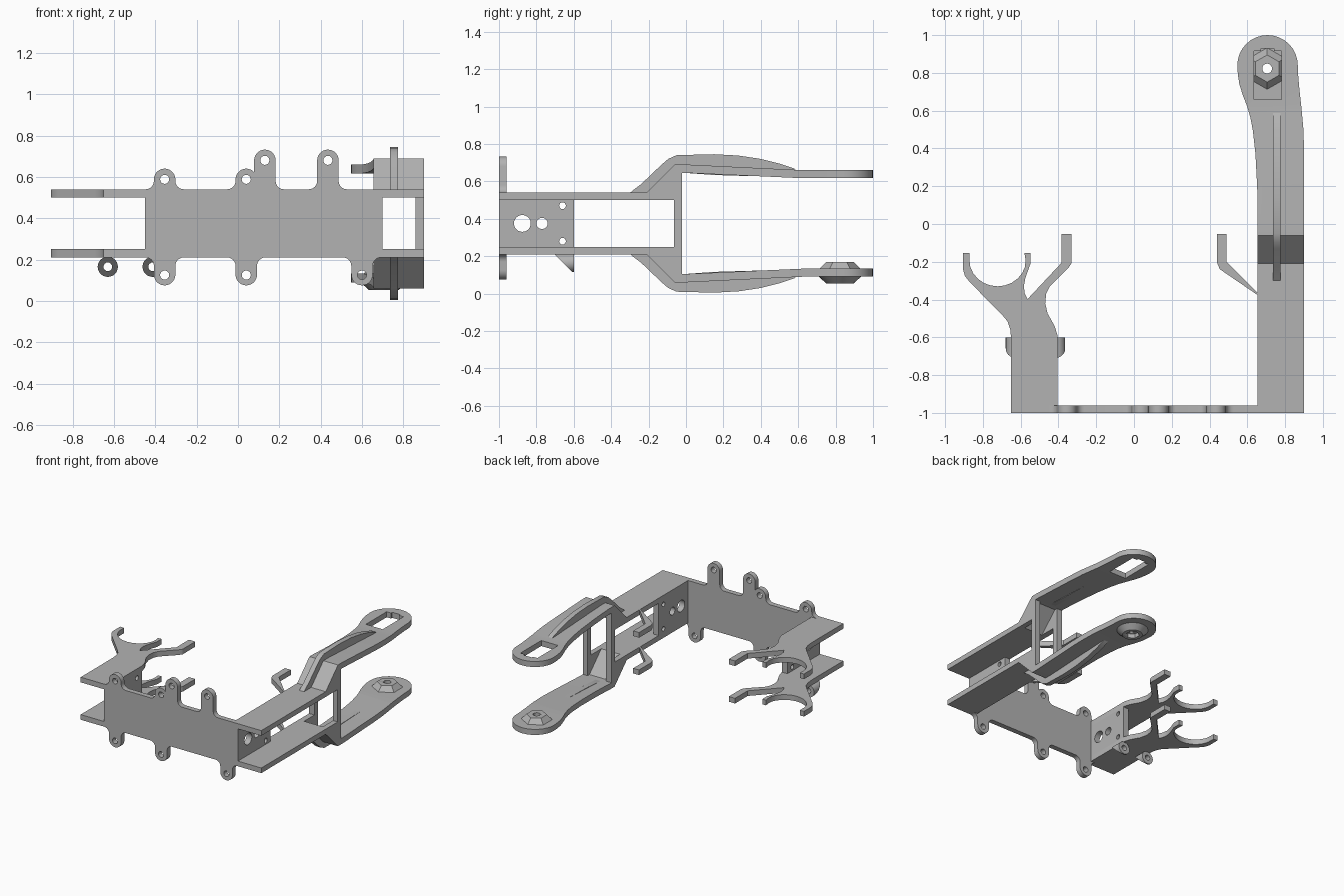
import bpy, bmesh, math
from math import cos, sin, pi

if "Cube" in bpy.data.objects:
    bpy.data.objects.remove(bpy.data.objects["Cube"])

grey = bpy.data.materials.new("mid_grey")
grey.diffuse_color = (0.45, 0.45, 0.45, 1)
grey.use_nodes = True
grey.node_tree.nodes["Principled BSDF"].inputs["Base Color"].default_value = grey.diffuse_color
MID = 0.375  # height of the mirror plane between upper and lower halves


def circle(u, v, r, n=24):
    return [(u + r * cos(2 * pi * i / n), v + r * sin(2 * pi * i / n)) for i in range(n)]


def rect(u0, u1, v0, v1):
    return [(u0, v0), (u1, v0), (u1, v1), (u0, v1)]


def finish(name, bm):
    bmesh.ops.recalc_face_normals(bm, faces=bm.faces)
    me = bpy.data.meshes.new(name)
    bm.to_mesh(me)
    bm.free()
    me.materials.clear()
    me.materials.append(grey)
    ob = bpy.data.objects.new(name, me)
    bpy.context.collection.objects.link(ob)
    bpy.ops.object.select_all(action='DESELECT')
    ob.select_set(True)
    bpy.context.view_layer.objects.active = ob
    bpy.ops.object.shade_smooth_by_angle(angle=math.radians(25))
    return ob


def slab_bm(loops, axis, lo, hi):
    """Outline with holes, extruded from lo to hi along an axis."""
    cu = bpy.data.curves.new("outline", 'CURVE')
    cu.dimensions, cu.fill_mode, cu.extrude = '2D', 'BOTH', (hi - lo) / 2
    for pts in loops:
        sp = cu.splines.new('POLY')
        sp.points.add(len(pts) - 1)
        for p, (u, v) in zip(sp.points, pts):
            p.co = (u, v, 0, 1)
        sp.use_cyclic_u = True
    tmp = bpy.data.objects.new("outline", cu)
    bpy.context.collection.objects.link(tmp)
    dg = bpy.context.evaluated_depsgraph_get()
    me = bpy.data.meshes.new_from_object(tmp.evaluated_get(dg))
    bm = bmesh.new()
    bm.from_mesh(me)
    bpy.data.objects.remove(tmp)
    bpy.data.curves.remove(cu)
    bpy.data.meshes.remove(me)
    bmesh.ops.remove_doubles(bm, verts=bm.verts, dist=1e-5)
    for v in bm.verts:
        a, b, w = v.co.x, v.co.y, v.co.z + (lo + hi) / 2
        v.co = {'z': (a, b, w), 'y': (a, w, b), 'x': (w, a, b)}[axis]
    return bm


def slab(name, loops, axis, lo, hi):
    return finish(name, slab_bm(loops, axis, lo, hi))


def flip(pts):
    return [(u, 2 * MID - v) for u, v in pts]


# Front plate with rounded, drilled tabs
W, R, EDGE = 0.052, 0.04, 0.54


def tab(x, c, left=True, right=True):
    q = [i * pi / 12 for i in range(7)]
    pts = []
    if left:
        pts += [(x - W - R + R * sin(a), EDGE + R - R * cos(a)) for a in q]
    pts += [(x - W * cos(i * pi / 14), c + W * sin(i * pi / 14)) for i in range(15)]
    if right:
        pts += [(x + W + R - R * cos(a), EDGE + R - R * sin(a)) for a in q]
    return pts


LOW, HIGH = 0.588, 0.68
joined = [p for p in tab(0.04, LOW, right=False) if p[0] < 0.077]
joined += [(0.078, 0.62)] + tab(0.13, HIGH, left=False)
top = tab(-0.355, LOW) + joined + tab(0.435, HIGH)
bottom = flip(tab(-0.355, LOW + 0.035) + tab(0.04, LOW + 0.035) + tab(0.60, LOW + 0.035))
outline = [(-0.45, 0.54)] + top + [(0.70, 0.54), (0.70, 0.21)] + bottom[::-1] + [(-0.45, 0.21)]
holes = [(-0.355, LOW), (0.04, LOW), (0.13, HIGH), (0.435, HIGH),
         (-0.355, 0.125), (0.04, 0.125), (0.60, 0.125)]
slab("front_plate", [outline] + [circle(x, z, 0.022, 16) for x, z in holes], 'y', -1, -0.96)

# Drilled side webs joining upper and lower arms
web = [rect(-1, -0.6, 0.25, 0.50), circle(-0.875, MID, 0.045), circle(-0.77, MID, 0.03),
       circle(-0.66, 0.47, 0.018, 16), circle(-0.66, 0.28, 0.018, 16)]
slab("left_web", web, 'x', -0.45, -0.405)
slab("right_web", web, 'x', 0.655, 0.70)

# Left forked arms, with a curved cradle and a hooked finger
fork = [(-.65, -1), (-.65, -.61), (-.655, -.56), (-.67, -.515), (-.695, -.485), (-.87, -.307),
        (-.895, -.275), (-.905, -.24), (-.905, -.153), (-.87, -.153), (-.87, -.2)]
fork += [(-.722 - .15 * cos(i * pi / 12), -.19 - .14 * sin(i * pi / 12)) for i in range(1, 12)]
fork += [(-.574, -.19), (-.58, -.153), (-.548, -.153), (-.548, -.21), (-.575, -.285), (-.583, -.33),
         (-.578, -.37), (-.563, -.397), (-.384, -.206), (-.384, -.053), (-.33, -.053), (-.33, -.206),
         (-.347, -.233), (-.447, -.333), (-.465, -.37), (-.47, -.42), (-.457, -.475), (-.42, -.54),
         (-.405, -.59), (-.405, -1)]
# Hooked finger on the right arm
hook = [(.66, -.375), (.455, -.235), (.44, -.206), (.44, -.053), (.49, -.053), (.49, -.195), (.66, -.30)]
hook = [(.66, -.38), (.46, -.235), (.44, -.2), (.44, -.053), (.49, -.053), (.49, -.2), (.66, -.36)]
hook[0], hook[6] = (.66, -.38), (.66, -.37)
hook[1:3] = [(.455, -.24), (.44, -.206)]
for level, z in (("lower", 0.21), ("upper", 0.50)):
    slab(level + "_fork_arm", [fork], 'z', z, z + 0.04)
    slab(level + "_right_hook", [hook], 'z', z, z + 0.04)

# Right long arms: plan outline bent along the side profile
arm = [(.655, -1), (.90, -1), (.90, .40), (.897, .5), (.888, .6), (.876, .71), (.868, .80)]
arm += [(.707 + .16 * cos(i * pi / 16), .84 + .16 * sin(i * pi / 16)) for i in range(17)]
arm += [(.55, .79), (.558, .74), (.575, .685), (.60, .62), (.617, .56), (.63, .49),
        (.643, .37), (.652, .2), (.655, .1)]
window = [(.635, .66), (.78, .66), (.78, .915), (.742, .915), (.742, .93), (.672, .93),
          (.672, .915), (.635, .915)]
OUTER = [(-1, .54), (-.21, .54), (-.06, .69), (0, .69), (.62, .66), (1, .66)]
INNER = [(-1, .50), (-.19, .50), (-.045, .645), (0, .645), (.62, .617), (1, .617)]


def height(profile, y):
    for (y0, z0), (y1, z1) in zip(profile, profile[1:]):
        if y <= y1:
            return z0 + (z1 - z0) * (y - y0) / (y1 - y0)
    return profile[-1][1]


def long_arm(name, hole, lower):
    bm = slab_bm([arm, hole], 'z', 0, 1)
    for y in (-.21, -.19, -.06, -.045, 0, .62):
        bmesh.ops.bisect_plane(bm, geom=bm.verts[:] + bm.edges[:] + bm.faces[:],
                               plane_co=(0, y, 0), plane_no=(0, 1, 0))
    for v in bm.verts:
        z = height(OUTER if v.co.z > 0.5 else INNER, v.co.y)
        v.co.z = 2 * MID - z if lower else z
    finish(name, bm)


long_arm("upper_long_arm", window, False)
long_arm("lower_long_arm", circle(.705, .823, .10), True)

# Central stiffening ribs
rib = [(-.31, .53), (-.28, .555), (-.24, .585), (-.13, .69), (-.095, .72), (-.05, .74), (.15, .745),
       (.28, .738), (.40, .72), (.50, .695), (.58, .668), (.60, .65), (.60, .625), (.35, .628),
       (.15, .634), (0, .645), (-.045, .66), (-.19, .52)]
slab("upper_rib", [rib], 'x', .735, .775)
slab("lower_rib", [flip(rib)], 'x', .735, .775)

# Posts with gussets that hold the long arms apart
half = [(-.064, .50), (-.2, .50), (-.2, .535), (-.055, .68), (-.022, .68)]
post = half + flip(half)[::-1]
slab("inner_post", [post], 'x', .655, .70)
slab("outer_post", [post], 'x', .86, .90)


# Boss on the lower arm: faceted above, round below, drilled through
def cone(name, n, r1, r2, z0, z1):
    bm = bmesh.new()
    bmesh.ops.create_cone(bm, cap_ends=True, segments=n, radius1=r1, radius2=r2, depth=z1 - z0)
    for v in bm.verts:
        v.co.x += .705
        v.co.y += .823
        v.co.z += (z0 + z1) / 2
    return finish(name, bm)


drill = cone("drill_cutter", 20, .026, .026, 0, .3)
socket = cone("socket_cutter", 6, .05, .05, 0, .085)
parts = [cone("boss_top", 6, .118, .072, .125, .17), cone("boss_core", 24, .103, .103, .09, .133),
         cone("boss_base", 24, .072, .118, .053, .095)]
for ob in parts:
    for cutter in (drill, socket):
        mod = ob.modifiers.new("cut", 'BOOLEAN')
        mod.operation, mod.solver, mod.object = 'DIFFERENCE', 'EXACT', cutter
for cutter in (drill, socket):
    cutter.hide_render = True
    cutter.hide_viewport = True

# Drilled lugs under the left arm with slanted front ends
for name, x in (("left_lug", -0.63), ("right_lug", -0.413)):
    bm = slab_bm([circle(x, .165, .049), circle(x, .165, .021, 16)], 'y', -0.7, -0.6)
    for v in bm.verts:
        if v.co.y < -0.65:
            v.co.y = -0.61 - (v.co.z - 0.116)
    finish(name, bm)
